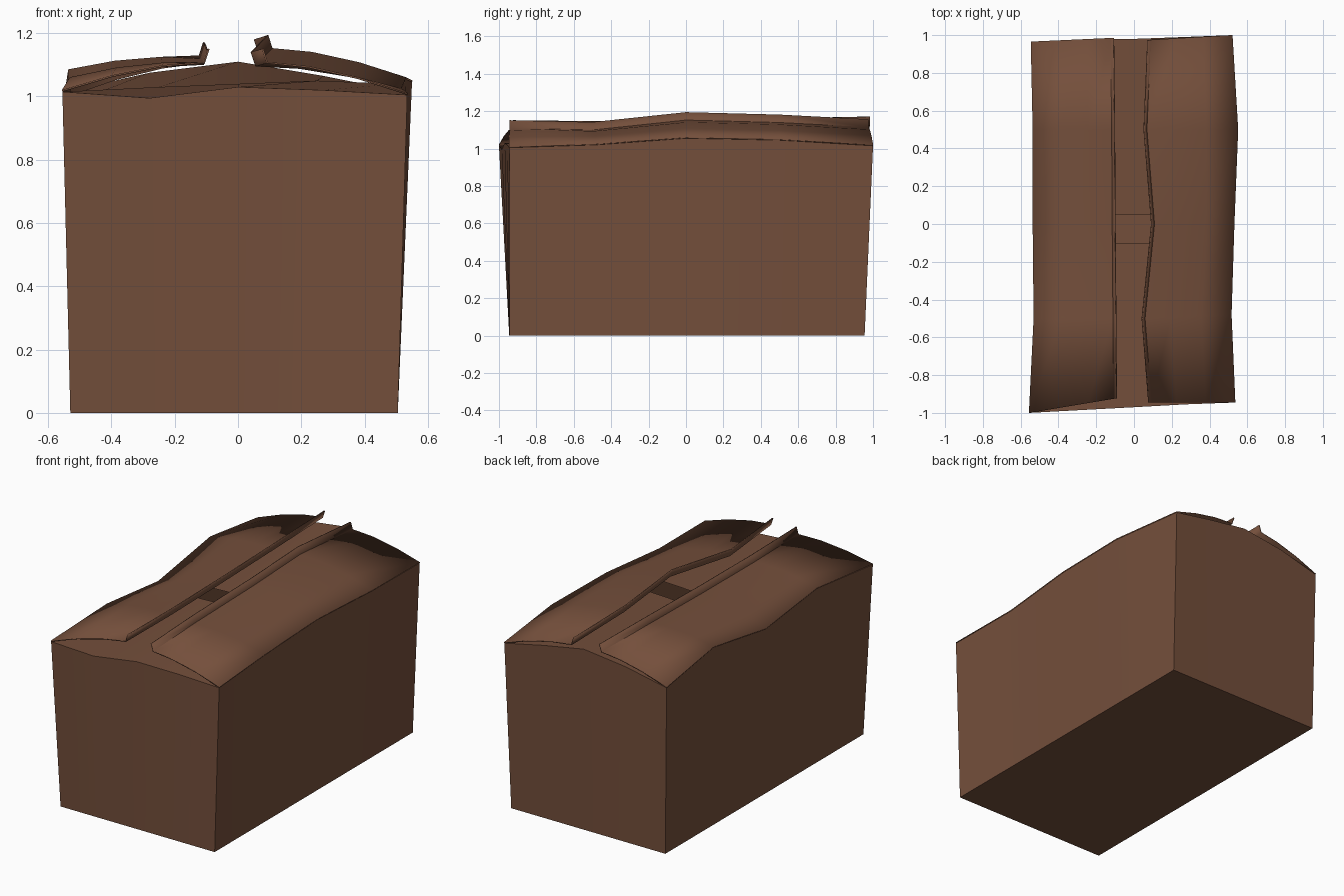
import bpy
import bmesh
from math import radians
from mathutils import Vector

cube = bpy.data.objects.get("Cube")
if cube:
    bpy.data.objects.remove(cube)

# One cardboard colour
card = bpy.data.materials.new("brown_cardboard")
card.use_nodes = True
color = (0.175, 0.078, 0.044, 1)
card.diffuse_color = color
card.node_tree.nodes["Principled BSDF"].inputs["Base Color"].default_value = color


def sheet(name, rows, close=False, cap=False):
    """Skin equal-length rows of points; optionally close each row and cap the first."""
    bm = bmesh.new()
    grid = [[bm.verts.new(p) for p in row] for row in rows]
    count = len(rows[0])
    for a, b in zip(grid, grid[1:]):
        for i in range(count if close else count - 1):
            j = (i + 1) % count
            bm.faces.new((a[i], a[j], b[j], b[i]))
    if cap:
        bm.faces.new(list(reversed(grid[0])))
    mesh = bpy.data.meshes.new(name)
    bm.to_mesh(mesh)
    bm.free()
    mesh.materials.append(card)
    obj = bpy.data.objects.new(name, mesh)
    bpy.context.collection.objects.link(obj)
    bpy.ops.object.select_all(action="DESELECT")
    obj.select_set(True)
    bpy.context.view_layer.objects.active = obj
    bpy.ops.object.shade_smooth_by_angle(angle=radians(30))
    return obj


def line(a, b, steps=4):
    return [Vector(a).lerp(Vector(b), i / steps) for i in range(steps + 1)]


# Warped top rim, each side running towards +x or +y
front = [Vector(p) for p in ((-.555, -1, 1.015), (-.28, -.985, .995), (0, -.97, 1.03),
                             (.27, -.955, 1.02), (.535, -.945, 1.005))]
back = [Vector(p) for p in ((-.545, .965, 1.015), (-.28, .975, 1.075), (0, .98, 1.11),
                            (.27, .99, 1.065), (.52, 1, 1.015))]
right = [front[-1], Vector((.515, -.48, 1.02)), Vector((.53, 0, 1.055)),
         Vector((.55, .5, 1.045)), back[-1]]
left = [front[0], Vector((-.53, -.5, 1.055)), Vector((-.535, 0, 1.0)),
        Vector((-.535, .5, 1.08)), back[0]]


def loop(f, r, b, l):
    return f[:-1] + r[:-1] + b[:0:-1] + l[:0:-1]


# Box walls and floor
x0, x1, y0, y1 = -.53, .505, -.945, .955
base = loop(line((x0, y0, 0), (x1, y0, 0)), line((x1, y0, 0), (x1, y1, 0)),
            line((x0, y1, 0), (x1, y1, 0)), line((x0, y0, 0), (x0, y1, 0)))
sheet("box_body", [base, loop(front, right, back, left)], close=True, cap=True)

# Short inner flaps, with a small gap between them
for name, rim, y in (("front_inner_flap", front, -.1), ("back_inner_flap", back, .05)):
    end = [Vector((-.5 + .25 * i, y, z)) for i, z in enumerate((.99, 1.03, 1.04, 1.05, 1.04))]
    rows = [rim, end] if y < 0 else [end, rim]
    sheet(name, rows)


# Long outer flaps, bulging a little and ending in a thin upturned lip
def outer_flap(name, rim, tips, side):
    rows = [rim]
    edge = [Vector((x + side * .015, y, z - .045)) for x, y, z in tips]
    for t in (.35, .7):
        rows.append([r.lerp(e, t) + Vector((0, 0, .015)) for r, e in zip(rim, edge)])
    rows += [edge, [Vector(p) for p in tips]]
    obj = sheet(name, rows if side < 0 else rows[::-1])
    thick = obj.modifiers.new("card_thickness", "SOLIDIFY")
    thick.thickness = .006


outer_flap("right_outer_flap", left,
           [(-.09, -.925, 1.15), (-.093, -.5, 1.145), (-.097, 0, 1.15),
            (-.1, .5, 1.16), (-.105, .985, 1.17)], -1)
outer_flap("left_outer_flap", right,
           [(.075, -.945, 1.15), (.04, -.5, 1.14), (.09, 0, 1.193),
            (.05, .5, 1.18), (.07, .975, 1.155)], 1)
